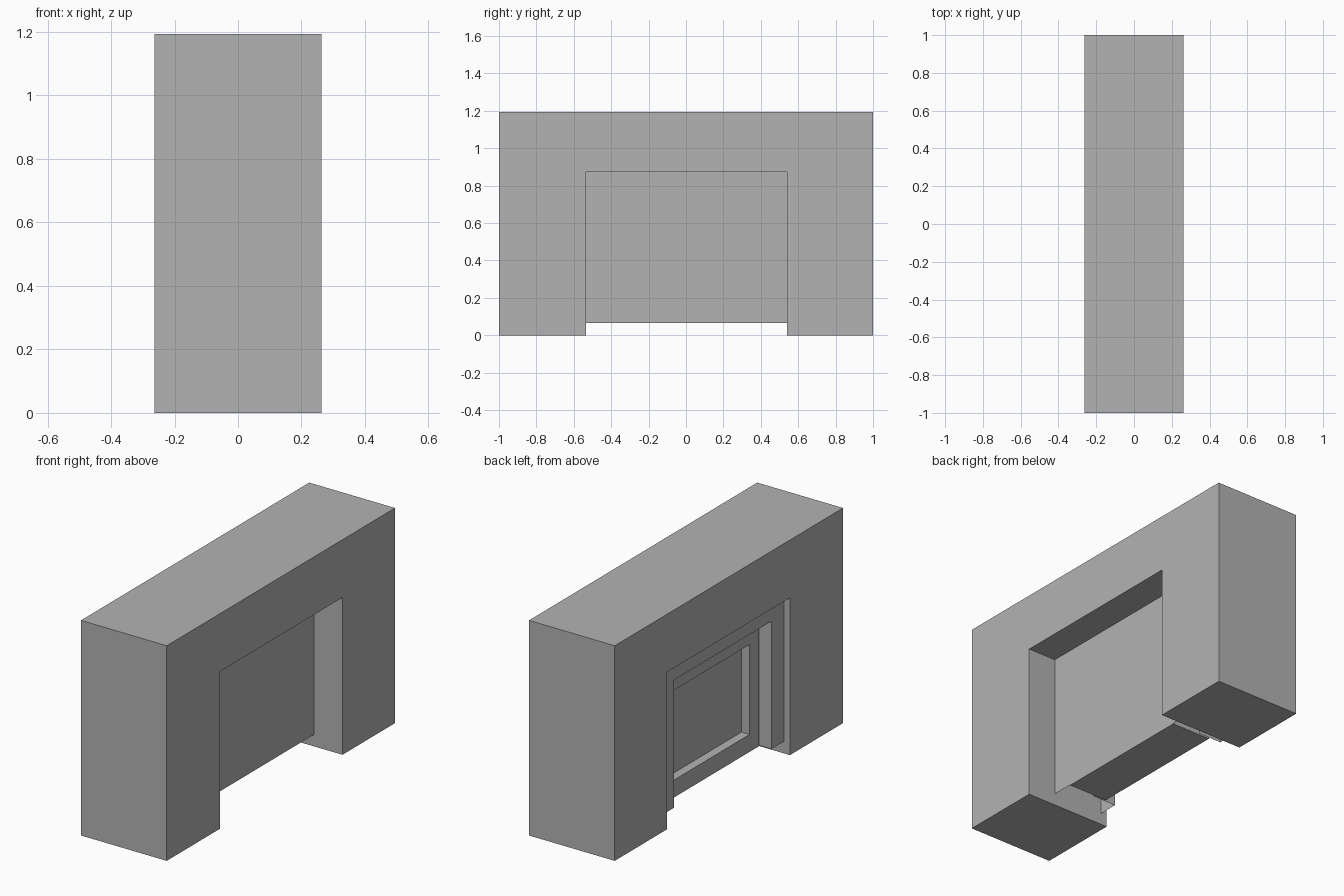
import bpy
import bmesh

if "Cube" in bpy.data.objects:
    bpy.data.objects.remove(bpy.data.objects["Cube"], do_unlink=True)

grey = bpy.data.materials.new("plain_grey")
grey.use_nodes = True
colour = (0.45, 0.45, 0.45, 1)
grey.diffuse_color = colour
grey.node_tree.nodes["Principled BSDF"].inputs["Base Color"].default_value = colour

HALF = 0.263            # half thickness of the wall
HEIGHT = 1.193
Y0, Y1, TOP = -0.535, 0.54, 0.872   # wall opening
LOW = 0.066             # underside of door and trim
PANEL_X = 0.089


def finish(name, bm):
    bmesh.ops.recalc_face_normals(bm, faces=bm.faces)
    mesh = bpy.data.meshes.new(name)
    bm.to_mesh(mesh)
    bm.free()
    mesh.materials.append(grey)
    obj = bpy.data.objects.new(name, mesh)
    bpy.context.collection.objects.link(obj)
    return obj


def loft(name, rings, closed=False):
    """Join rectangular rings (x, y0, y1, z0, z1); open rings lack a bottom side."""
    bm = bmesh.new()
    loops = [[bm.verts.new((x, y, z)) for y, z in
              ((a, low), (a, high), (b, high), (b, low))]
             for x, a, b, low, high in rings]
    for p, q in zip(loops, loops[1:]):
        for i in range(4 if closed else 3):
            j = (i + 1) % 4
            bm.faces.new((p[i], p[j], q[j], q[i]))
    if closed:
        bm.faces.new(loops[0])
        bm.faces.new(loops[-1])
    return finish(name, bm)


# Wall: arch profile extruded across its thickness
bm = bmesh.new()
profile = [(-1, 0), (Y0, 0), (Y0, TOP), (Y1, TOP), (Y1, 0),
           (1, 0), (1, HEIGHT), (-1, HEIGHT)]
face = bm.faces.new([bm.verts.new((-HALF, y, z)) for y, z in profile])
result = bmesh.ops.extrude_face_region(bm, geom=[face], use_keep_orig=True)
moved = [g for g in result["geom"] if isinstance(g, bmesh.types.BMVert)]
bmesh.ops.translate(bm, verts=moved, vec=(2 * HALF, 0, 0))
finish("wall", bm)

# Plain sheet filling the opening on the +x side
bm = bmesh.new()
bm.faces.new([bm.verts.new((PANEL_X, y, z)) for y, z in
              ((Y0, LOW), (Y1, LOW), (Y1, TOP), (Y0, TOP))])
finish("inner_panel", bm)

# Stepped trim around the door on the -x side
loft("door_trim", [(-0.226, Y0, Y1, LOW, TOP),
                   (-0.226, -0.425, 0.43, LOW, 0.774),
                   (-0.08, -0.425, 0.43, LOW, 0.774)])

# Door slab with a recessed panel
outer = (-0.415, 0.42, LOW, 0.765)
recess = (-0.333, 0.33, 0.163, 0.661)
loft("door", [(PANEL_X - 0.003, *outer), (-0.156, *outer),
              (-0.156, *recess), (-0.107, *recess)], closed=True)
